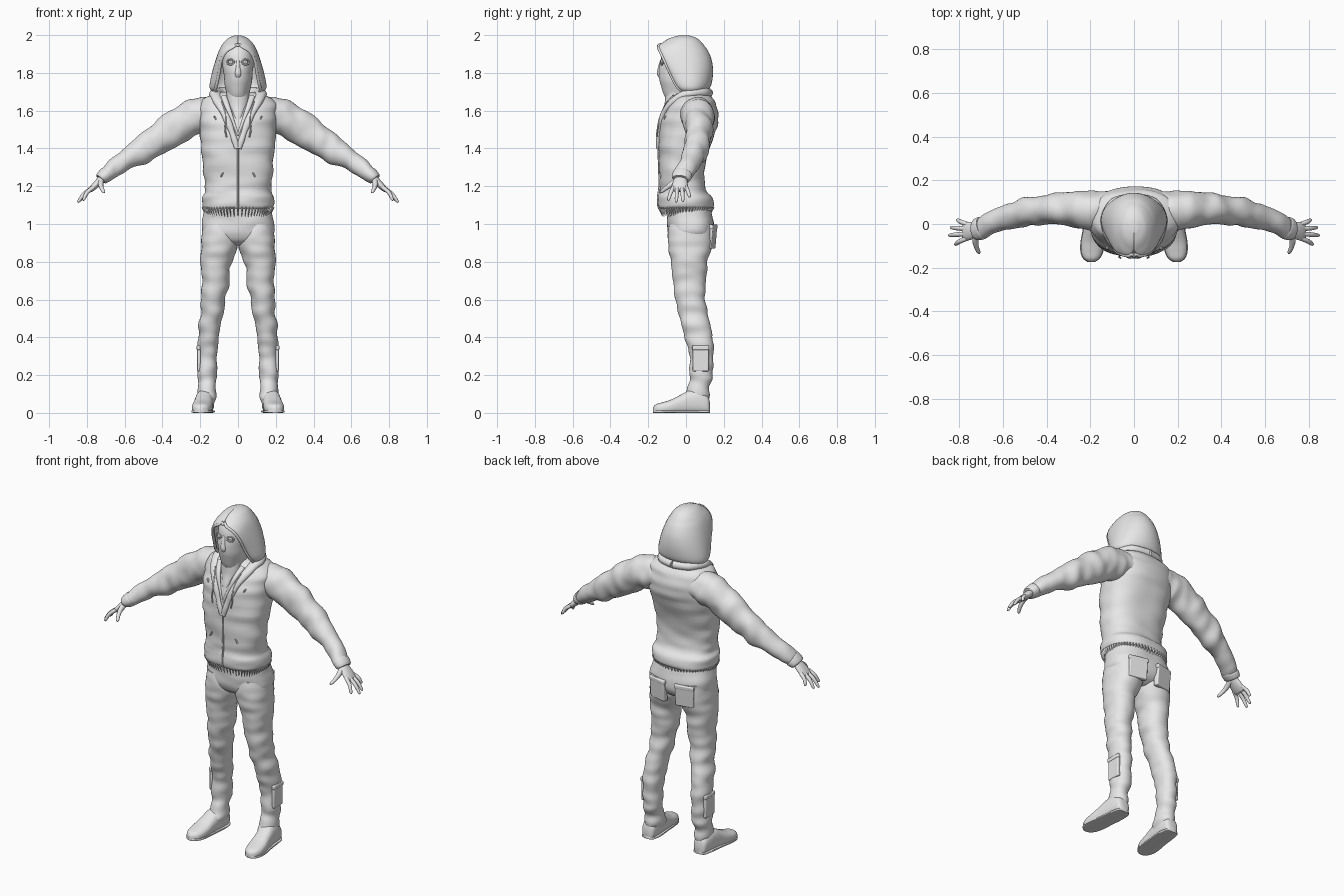
import bpy, math
from mathutils import Vector, noise

if "Cube" in bpy.data.objects:
    bpy.data.objects.remove(bpy.data.objects["Cube"])

GREY = bpy.data.materials.new("light grey")
GREY.use_nodes = True
GREY.diffuse_color = (0.8, 0.8, 0.8, 1)
GREY.node_tree.nodes["Principled BSDF"].inputs["Base Color"].default_value = (0.8, 0.8, 0.8, 1)
X, Y, Z = Vector((1, 0, 0)), Vector((0, 1, 0)), Vector((0, 0, 1))


def make(name, verts, faces, mirror=False, angle=50):
    me = bpy.data.meshes.new(name)
    me.from_pydata(verts, [], faces)
    me.materials.append(GREY)
    ob = bpy.data.objects.new(name, me)
    bpy.context.collection.objects.link(ob)
    bpy.ops.object.select_all(action='DESELECT')
    ob.select_set(True)
    bpy.context.view_layer.objects.active = ob
    bpy.ops.object.mode_set(mode='EDIT')
    bpy.ops.mesh.select_all(action='SELECT')
    bpy.ops.mesh.normals_make_consistent(inside=False)
    bpy.ops.object.mode_set(mode='OBJECT')
    bpy.ops.object.shade_smooth_by_angle(angle=math.radians(angle))
    if mirror:
        ob.modifiers.new("mirror", 'MIRROR').use_mirror_merge = False
    return ob


def smooth(rows, steps):
    """Catmull-Rom interpolation of equal-length rows."""
    out = []
    for i in range(len(rows) - 1):
        a, b, c, d = (rows[min(max(k, 0), len(rows) - 1)] for k in range(i - 1, i + 3))
        for s in range(steps):
            t = s / steps
            out.append([q + .5 * t * (r - p + t * (2*p - 5*q + 4*r - w + t * (3*(q - r) + w - p)))
                        for p, q, r, w in zip(a, b, c, d)])
    return out + [list(rows[-1])]


def oval(n, power):
    for k in range(n):
        a = 2 * math.pi * k / n
        c, s = math.cos(a), math.sin(a)
        yield math.copysign(abs(c) ** (2 / power), c), math.copysign(abs(s) ** (2 / power), s)


def loft(name, rows, side=X, flat=None, n=32, steps=5, power=2.0, fold=0.0, freq=(9, 9, 16),
         mirror=False, floor=None):
    """Skin rings of (x, y, z, side radius, other radius), with optional cloth folds."""
    rows = smooth(rows, steps)
    cs = [Vector(r[:3]) for r in rows]
    verts, faces = [], []
    for i, r in enumerate(rows):
        t = flat or (cs[min(i + 1, len(cs) - 1)] - cs[max(i - 1, 0)]).normalized()
        u = (side - t * side.dot(t)).normalized()
        v = t.cross(u)
        for a, b in oval(n, power):
            p = cs[i] + u * a * r[3] + v * b * r[4]
            if fold:
                q = Vector((p.x * freq[0], p.y * freq[1], p.z * freq[2]))
                p += (u * a + v * b) * fold * noise.noise(q)
            if floor is not None:
                p.z = max(p.z, floor)
            verts.append(p)
    for i in range(len(rows) - 1):
        for k in range(n):
            m = (k + 1) % n
            faces.append((i*n + k, i*n + m, i*n + n + m, i*n + n + k))
    faces += [tuple(range(n)), tuple(range(len(verts) - n, len(verts)))]
    return make(name, verts, faces, mirror)


def upright(rows):
    """(z, y, rx, ry) to loft rows on the centre line."""
    return [(0, y, z, rx, ry) for z, y, rx, ry in rows]


# Jacket body
BODY = upright([(1.08, .0, .182, .142), (1.10, .0, .19, .148), (1.14, -.005, .19, .143),
                (1.17, -.015, .176, .128), (1.21, -.02, .178, .12), (1.3, -.02, .184, .122),
                (1.4, -.01, .195, .135), (1.5, .01, .202, .15), (1.58, .025, .207, .146),
                (1.64, .033, .2, .124), (1.675, .03, .16, .1), (1.70, .03, .08, .07)])
loft("jacket_body", BODY, flat=Z, n=72, power=2.4, fold=.009, freq=(6, 6, 20))


def front(x, z):
    """y of the jacket front at x, z."""
    r = min(smooth(BODY, 10), key=lambda q: abs(q[2] - z))
    return r[1] - r[4] * max(0, 1 - abs(x / r[3]) ** 2.4) ** (1 / 2.4)


# Hanging teeth under the hem
verts, faces = [], []
for a, b in oval(64, 2.2):
    c, out = Vector((a * .186, b * .143, 0)), Vector((a, b, 0)).normalized()
    t, i = Z.cross(out) * .007, len(verts)
    verts += [c - t + Z*1.09, c + t + Z*1.09, c + out*.008 + Z*1.088, c - out*.02 + Z*1.036]
    faces += [(i, i+1, i+2), (i, i+3, i+1), (i+1, i+3, i+2), (i+2, i+3, i)]
make("hem_teeth", verts, faces, angle=20)

# Sleeves
loft("sleeves", [(.12, .06, 1.575, .085, .08), (.2, .062, 1.577, .09, .092), (.29, .067, 1.535, .08, .09),
                 (.39, .068, 1.472, .07, .083), (.5, .052, 1.395, .063, .074), (.6, .028, 1.335, .055, .056),
                 (.665, -.003, 1.285, .048, .042), (.70, -.018, 1.26, .046, .037), (.712, -.022, 1.25, .04, .03)],
     side=Y, n=40, steps=8, fold=.012, freq=(17, 9, 11), mirror=True)
loft("cuffs", [(.693, -.016, 1.266, .05, .04), (.70, -.019, 1.26, .053, .041), (.72, -.026, 1.244, .05, .036),
               (.727, -.028, 1.237, .043, .03)], side=Y, steps=3, mirror=True)

# Hands
loft("palms", [(.70, -.02, 1.258, .03, .022), (.725, -.027, 1.235, .034, .02), (.755, -.032, 1.205, .042, .018),
               (.778, -.034, 1.182, .04, .013), (.785, -.034, 1.176, .03, .006)],
     side=Y, n=20, steps=4, mirror=True)
FINGERS = {"little": (.0, .02, .812, 1.142), "ring": (-.022, -.016, .842, 1.12),
           "middle": (-.045, -.052, .85, 1.115), "index": (-.066, -.095, .822, 1.125)}
for name, (y0, y1, tx, tz) in FINGERS.items():
    a, b = Vector((.765, y0, 1.195)), Vector((tx, y1, tz))
    bow = Vector((.006, 0, .006))
    pts = [(a, .011), (a.lerp(b, .5) + bow, .0105), (a.lerp(b, .9), .008), (b, .003)]
    loft(name + "_fingers", [(*p, r, r) for p, r in pts], side=Y, n=12, steps=3, mirror=True)
loft("thumbs", [(.722, -.035, 1.235, .016, .02), (.727, -.075, 1.212, .014, .015), (.722, -.105, 1.19, .011, .011),
                (.712, -.128, 1.172, .009, .008), (.708, -.136, 1.165, .003, .003)],
     side=X, n=14, steps=3, mirror=True)

# Trousers
loft("trouser_hips", upright([(1.1, .01, .172, .115), (1.05, .018, .184, .12), (1.0, .026, .192, .125),
                              (.95, .026, .188, .122), (.91, .025, .15, .1), (.885, .025, .09, .06)]),
     flat=Z, n=56, power=2.5, fold=.006)
LEG = [(1.0, .1, .024, .086, .115), (.9, .099, .022, .098, .117), (.8, .113, .017, .084, .098),
       (.7, .122, .018, .073, .088), (.6, .128, .022, .065, .08), (.5, .14, .045, .06, .077),
       (.4, .154, .068, .057, .073), (.3, .16, .08, .054, .065), (.2, .163, .08, .05, .06),
       (.14, .163, .067, .045, .058), (.08, .165, .055, .044, .066), (.03, .168, .052, .042, .066)]
loft("trouser_legs", [(x, y, z, a, b) for z, x, y, a, b in LEG], flat=Z, n=40, steps=7, power=2.15,
     fold=.012, freq=(7, 7, 19), mirror=True)


def plate(name, loc, size, rot=(0, 0, 0)):
    bpy.ops.mesh.primitive_cube_add(size=1, location=loc, rotation=rot)
    ob = bpy.context.object
    ob.name, ob.scale = name, size
    bpy.ops.object.transform_apply(location=True, rotation=True, scale=True)
    ob.data.materials.append(GREY)
    bev = ob.modifiers.new("bevel", 'BEVEL')
    bev.width, bev.segments = .006, 3
    ob.modifiers.new("mirror", 'MIRROR')
    bpy.ops.object.shade_smooth_by_angle(angle=math.radians(50))


# Pockets on the seat, shins and chest
plate("seat_pockets", (.088, .135, .93), (.11, .03, .12), (-.08, 0, -.22))
plate("seat_pocket_flaps", (.088, .14, .985), (.116, .03, .025), (-.05, 0, -.22))
plate("shin_pockets", (.207, .078, .28), (.018, .085, .12))
plate("shin_pocket_flaps", (.209, .078, .345), (.02, .09, .025))
for x, z, tilt in ((.12, 1.56, .5), (.085, 1.26, -.5)):
    plate("jacket_pocket_slits", (x, front(x, z), z), (.008, .014, .028), (0, tilt, 0))

# Shoes: rows of distance along the foot, centre, half width, height
SHOE = [(.127, .172, .02, .05), (.115, .172, .038, .09), (.07, .173, .047, .12), (.02, .177, .049, .12),
        (-.03, .183, .05, .095), (-.08, .189, .053, .07), (-.125, .193, .05, .056),
        (-.158, .195, .036, .046), (-.175, .196, .012, .03)]
loft("shoes", [(x, y, h / 2 - .004, w, h / 2 + .004) for y, x, w, h in SHOE], side=X, flat=-Y,
     n=32, power=2.5, mirror=True, floor=0)
loft("soles", [(x, y, .007, w + .003, .007) for y, x, w, h in SHOE], side=X, flat=-Y,
     n=24, power=5, mirror=True, floor=0)

# Masked head and neck
loft("masked_head", upright([(1.56, .0, .07, .075), (1.64, -.005, .062, .085), (1.68, -.022, .06, .093),
                             (1.73, -.035, .069, .098), (1.79, -.038, .076, .107), (1.85, -.033, .082, .105),
                             (1.9, -.028, .08, .098), (1.94, -.02, .06, .08), (1.96, -.02, .02, .03)]),
     flat=Z, n=48, power=2.1, fold=.004)
loft("mask_nose", [(0, -.128, 1.87, .008, .008), (0, -.136, 1.83, .012, .012), (0, -.14, 1.795, .017, .014),
                   (0, -.13, 1.77, .01, .01)], n=16, flat=Z)
loft("mask_bib", upright([(1.70, -.055, .06, .055), (1.64, -.06, .055, .052), (1.58, -.085, .035, .042),
                          (1.53, -.125, .006, .012)]), flat=Z, n=28, fold=.006)

# Eye holes with raised rims
for name, major, minor in (("eye_rims", .019, .004), ("eyes", .007, .006)):
    rows = [(.039 + major * math.cos(a), -.128 + .3 * major * math.cos(a), 1.857 + .75 * major * math.sin(a),
             minor, minor) for a in (math.tau * k / 20 for k in range(21))]
    loft(name, rows, side=Y, n=8, steps=1, mirror=True)

# Hood: open rings of (z, gap half width, rim y, half width, back y)
HOOD = smooth([(1.685, .105, -.0, .115, .095), (1.71, .118, -.03, .145, .118), (1.74, .112, -.055, .15, .135),
               (1.8, .1, -.085, .138, .143), (1.86, .09, -.112, .121, .138), (1.91, .065, -.135, .104, .12),
               (1.94, .02, -.145, .09, .1), (1.965, .0, -.118, .072, .08), (1.985, .0, -.083, .05, .055),
               (1.997, .0, -.04, .02, .02)], 5)
verts, faces, N = [], [], 40
for z, g, yf, rx, yb in HOOD:
    g, ym = max(g, 0), .35 * yf + .3 * yb
    for k in range(N + 1):
        a = math.pi * (2 * k / N - 1)
        s, c = math.sin(a), math.cos(a)
        if c > 0:
            verts.append((rx * s, ym + (yb - ym) * c, z))
        else:
            w = g + (rx - g) * abs(s)
            verts.append((math.copysign(w, a), ym - (yf - ym) * c, z))
W = N + 1
for i in range(len(HOOD) - 1):
    faces += [(i*W + k, i*W + k + 1, i*W + W + k + 1, i*W + W + k) for k in range(N)]
faces.append(tuple(range(len(verts) - W, len(verts) - 1)))
hood = make("hood", verts, faces, angle=60)
sol = hood.modifiers.new("thickness", 'SOLIDIFY')
sol.thickness, sol.offset = .014, -1

# Hood rim seam
rim = [(r[1], r[2], r[0]) for r in HOOD if r[1] > .004][::2]
path = rim + [(0, -.147, 1.943)] + [(-x, y, z) for x, y, z in reversed(rim)]
loft("hood_rim", [(*p, .008, .008) for p in path], side=Y, n=10, steps=2)

# Folded collar, lapels, zip and drawstrings
V_NECK = [(.004, 1.4), (.03, 1.48), (.06, 1.56), (.09, 1.62)]
lapel = [(x, front(x, z) - .002, z, .012 + .1 * x, .009 + .07 * x) for x, z in V_NECK]
lapel += [(.115, -.035, 1.672, .03, .022), (.12, .03, 1.69, .032, .026), (.085, .09, 1.695, .03, .026),
          (0, .112, 1.695, .03, .026)]
loft("collar", lapel, side=X, n=20, steps=6, fold=.005, mirror=True)
loft("inner_collar", [(.0, front(0, 1.47) - .001, 1.47, .005, .005), (.025, front(.025, 1.54) - .002, 1.54, .008, .006),
                      (.055, front(.05, 1.61) - .005, 1.62, .014, .01), (.075, -.06, 1.675, .016, .012)],
     n=12, mirror=True)
loft("zip", [(0, front(0, z) - .001, z, .005, .005) for z in (1.09, 1.14, 1.2, 1.27, 1.34, 1.4)], n=8)
loft("drawstrings", [(x, front(x, z) - .016, z, .004, .004) for x, z in
                     ((.085, 1.65), (.07, 1.6), (.064, 1.55), (.068, 1.5), (.06, 1.46))],
     n=8, mirror=True)
